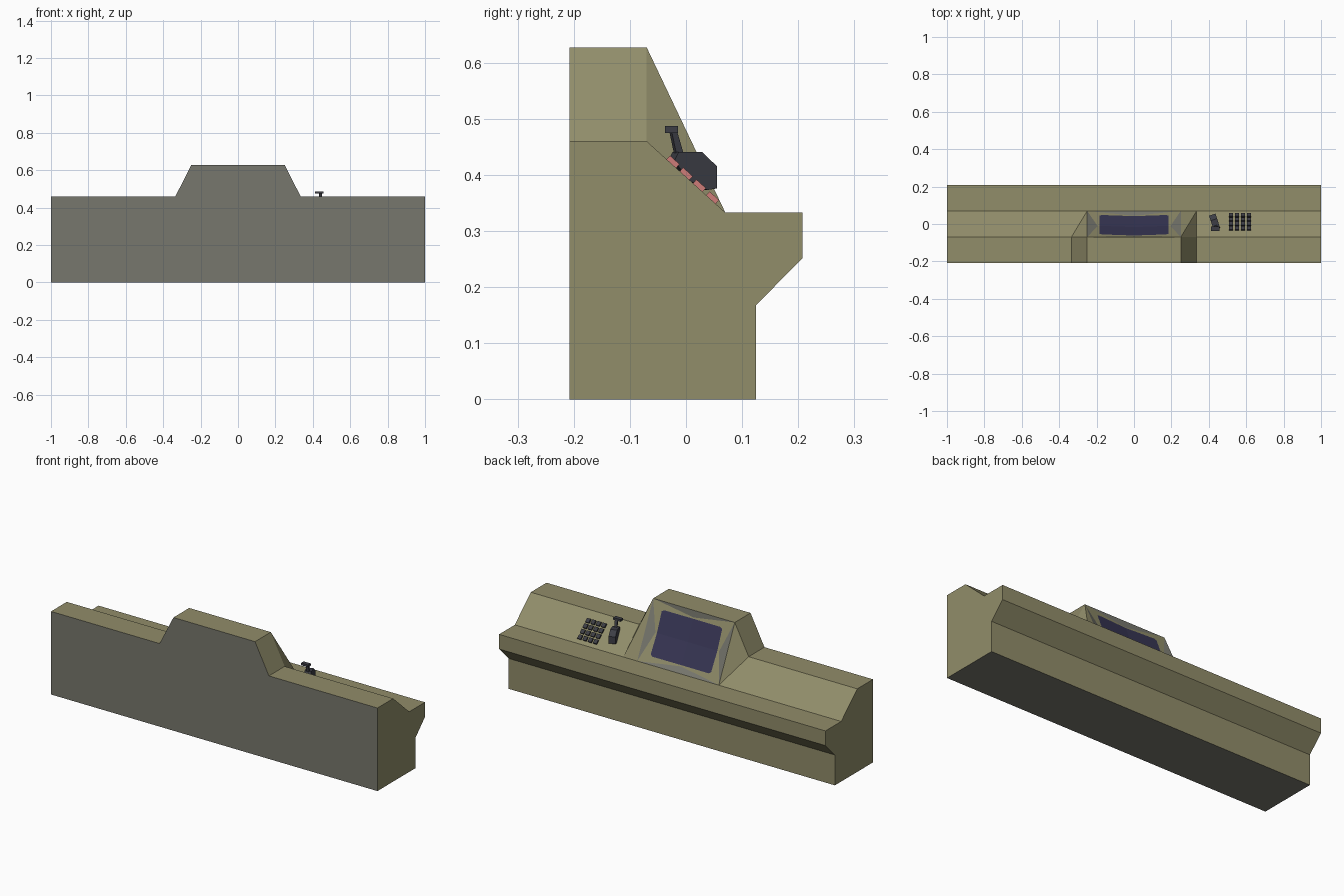
import bpy, bmesh, math
from mathutils import Vector, Matrix

cube = bpy.data.objects.get("Cube")
if cube:
    bpy.data.objects.remove(cube, do_unlink=True)


def material(name, rgb):
    m = bpy.data.materials.new(name)
    m.use_nodes = True
    m.diffuse_color = (*rgb, 1)
    m.node_tree.nodes["Principled BSDF"].inputs["Base Color"].default_value = (*rgb, 1)
    return m


olive = material("olive", (0.283, 0.266, 0.144))
grey = material("warm grey", (0.184, 0.184, 0.153))
screen_blue = material("screen blue", (0.039, 0.037, 0.091))
dark = material("dark slate", (0.047, 0.048, 0.06))
pink = material("pink", (0.62, 0.2, 0.19))


def add_mesh(name, verts, faces, mats, recalc=True):
    mesh = bpy.data.meshes.new(name)
    mesh.from_pydata([tuple(v) for v in verts], [], faces)
    if recalc:
        bm = bmesh.new()
        bm.from_mesh(mesh)
        bmesh.ops.recalc_face_normals(bm, faces=bm.faces)
        bm.to_mesh(mesh)
        bm.free()
    for m in mats:
        mesh.materials.append(m)
    obj = bpy.data.objects.new(name, mesh)
    bpy.context.collection.objects.link(obj)
    return obj


def extrude_x(name, profile, x0, x1, mats):
    """Prism from a (y, z) profile between two x positions."""
    n = len(profile)
    verts = [(x, y, z) for x in (x0, x1) for y, z in profile]
    faces = [list(range(n)), list(range(n, 2 * n))]
    faces += [[i, (i + 1) % n, n + (i + 1) % n, n + i] for i in range(n)]
    return add_mesh(name, verts, faces, mats)


# Long desk body, grey on the flat front and underside
desk = extrude_x("console_body",
                 [(-.208, 0), (-.208, .46), (-.07, .46), (.07, .333), (.208, .333),
                  (.208, .252), (.125, .168), (.125, 0)], -1, 1, [olive, grey])
for p in desk.data.polygons:
    if p.normal.y < -.9 or p.normal.z < -.9:
        p.material_index = 1

# Raised monitor housing; its right flank is folded, its left has a corner fillet
a, b, c, d, e = [Vector(v) for v in ((.25, -.208, .627), (.25, -.07, .627), (.25, .07, .333),
                                     (.335, -.07, .46), (.335, -.208, .46))]
f = Vector((.335, .07, .333))


def flip(v):
    return Vector((-v.x, v.y, v.z))


verts = [a, b, c, d, e, f] + [flip(v) for v in (a, b, c, d, e)]
housing = add_mesh("monitor_housing", verts,
                   [(0, 1, 7, 6), (0, 6, 10, 4), (0, 4, 3, 1), (1, 3, 5), (1, 5, 2),
                    (6, 7, 9, 10), (7, 8, 9)], [olive, grey])
for p in housing.data.polygons:
    if p.normal.y < -.9:
        p.material_index = 1

# Frame of the sloping display: u across, v up the slope, w out of it
centre = (b + c) / 2 * Vector((1, 1, 1)).x
centre.x = 0
up = (b - c) / 2
out = Vector((0, -up.z, up.y)).normalized()
if out.y < 0:
    out = -out


def on_slope(u, v, w):
    return centre + Vector((.25 * u, 0, 0)) + up * v + out * w


DEPTH, MID = .012, .78


def dish(u, v):
    """Height of the shallow dished display surface."""
    k = DEPTH / (2 - MID)
    return k * (abs(u) + abs(v)) - 2 * k


# Dished bezel with folded-in edges
corners = [(-1, -1), (1, -1), (1, 1), (-1, 1)]
mids = [(0, -MID), (MID, 0), (0, MID), (-MID, 0)]
bezel_verts = [on_slope(u, v, 0) for u, v in corners]
bezel_verts += [on_slope(u, v, -DEPTH) for u, v in mids] + [on_slope(0, 0, dish(0, 0))]
bezel_faces = [(i, (i + 1) % 4, 4 + i) for i in range(4)]
bezel_faces += [(i, 4 + i, 8, 4 + (i + 3) % 4) for i in range(4)]
bezel = add_mesh("monitor_bezel", bezel_verts, bezel_faces, [olive, grey], recalc=False)
for p in bezel.data.polygons:
    p.material_index = 1 if len(p.vertices) == 3 else 0

# Screen plate with clipped corners, laid over the dish
s, k = .74, .69
ring = [(0, -s), (k, -s), (s, -k), (s, 0), (s, k), (k, s),
        (0, s), (-k, s), (-s, k), (-s, 0), (-s, -k), (-k, -s)]
screen_verts = [on_slope(u, v, dish(u, v) + .0015) for u, v in ring]
screen_verts.append(on_slope(0, 0, dish(0, 0) + .0015))
add_mesh("screen", screen_verts,
         [(3 * q, 3 * q + 1, 3 * q + 2, (3 * q + 3) % 12, 12) for q in range(4)],
         [screen_blue], recalc=False)

# Keypad: a four by four grid of keys on the sloping desk panel
tilt = Matrix.Rotation(-math.atan2(.127, .14), 4, 'X')
bm = bmesh.new()
for col in range(4):
    for row in range(4):
        y = -.026 + .0235 * row
        z = .46 - (y + .07) * .127 / .14
        place = Matrix.Translation((.519 + .032 * col, y, z)) @ tilt
        bmesh.ops.create_cube(bm, size=1,
                              matrix=place @ Matrix.Diagonal((.022, .023, .018, 1)))
for face in bm.faces:
    face.normal_update()
    face.material_index = 1 if face.normal.x > .9 else 0
mesh = bpy.data.meshes.new("keypad_keys")
bm.to_mesh(mesh)
bm.free()
mesh.materials.append(dark)
mesh.materials.append(pink)
keys = bpy.data.objects.new("keypad_keys", mesh)
bpy.context.collection.objects.link(keys)

# Control lever: angular base, leaning stem and crossbar grip, turned slightly
turn = (Matrix.Translation((.432, .008, 0)) @ Matrix.Rotation(math.radians(18), 4, 'Z')
        @ Matrix.Translation((0, -.008, 0)))
parts = [
    ("lever_base", [(-.028, .425), (-.02, .441), (.024, .441), (.052, .415),
                    (.052, .376), (.034, .373), (0, .39)], .018),
    ("lever_stem", [(-.02, .435), (-.008, .441), (-.02, .48), (-.03, .48)], .007),
]
for name, profile, half in parts:
    extrude_x(name, profile, -half, half, [dark]).data.transform(turn)
extrude_x("lever_grip", [(-.037, .475), (-.014, .475), (-.014, .487), (-.037, .487)],
          .412, .456, [dark])
